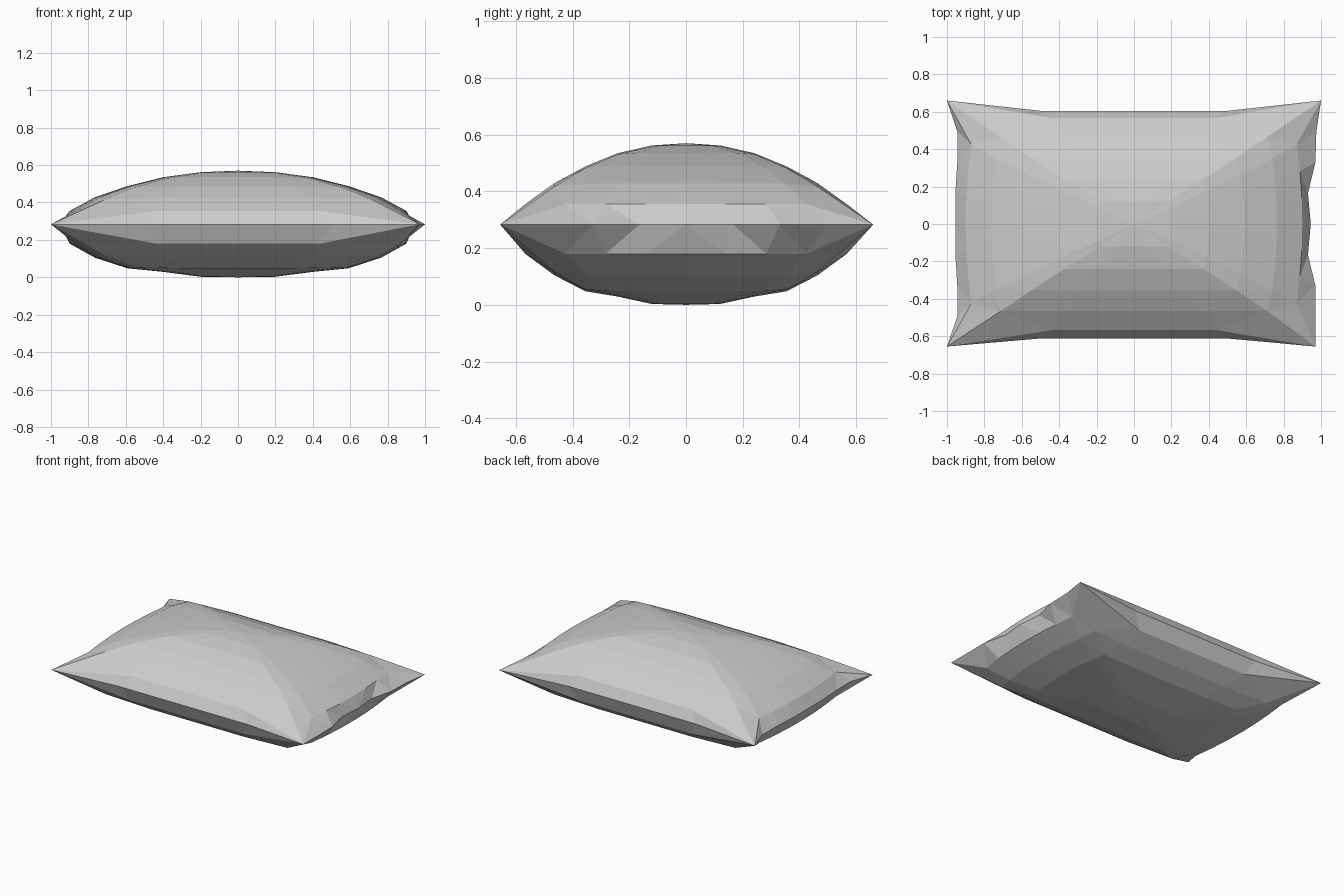
import bpy, bmesh

cube = bpy.data.objects.get("Cube")
if cube:
    bpy.data.objects.remove(cube, do_unlink=True)

fabric = bpy.data.materials.new("pale_grey_fabric")
fabric.use_nodes = True
grey = (0.6, 0.6, 0.6, 1)
fabric.diffuse_color = grey
fabric.node_tree.nodes["Principled BSDF"].inputs["Base Color"].default_value = grey

SEAM_Z = 0.283
CORNERS = [(-1, -0.655), (0.97, -0.655), (1, 0.66), (-1, 0.66)]
LONG = [-0.5, 0, 0.5]
SHORT = [-0.75, -0.5, -0.25, 0, 0.25, 0.5, 0.75]


def loop(corners, front, right, back, left):
    """Join four corners and the points of the sides between them."""
    points = []
    for corner, side in zip(corners, (front, right, back, left)):
        points += [corner] + side
    return points


def ring(hx, hy, z, corners):
    """A bulging rectangular ring at one height of the cushion."""
    front = [(hx * t * 0.97, -hy, z) for t in LONG]
    right = [(hx * (1 - 0.06 * t * t), hy * t, z) for t in SHORT]
    turn = lambda side: [(-x, -y, h) for x, y, h in side]
    return loop(corners, front, right, turn(front), turn(right))


def inner_corners(hx, hy, z):
    return [(sx * hx * 0.93, sy * hy, z)
            for sx, sy in ((-1, -1), (1, -1), (1, 1), (-1, 1))]


# Seam: pulled in between the pointed corners and puckered on one end
tips = [(x, y, SEAM_Z) for x, y in CORNERS]
pucker = [0.97, 0.97, 0.93, 0.945, 0.93, 0.97, 0.975]
seam = loop(tips,
            [(t, -0.612, SEAM_Z) for t in LONG],
            [(x, 0.66 * t, SEAM_Z) for x, t in zip(pucker, SHORT)],
            [(-t, 0.605, SEAM_Z) for t in LONG],
            [(-0.945 - 0.01 * (abs(t) < 0.4), -0.66 * t, SEAM_Z) for t in SHORT])

# Half width, half depth, top height and bottom height of each inner ring
LEVELS = [(0.9, 0.567, 0.355, 0.18), (0.765, 0.465, 0.428, 0.105),
          (0.59, 0.355, 0.488, 0.048), (0.4, 0.24, 0.535, 0.029),
          (0.2, 0.12, 0.562, 0.003)]

bm = bmesh.new()


def add_ring(points):
    return [bm.verts.new(p) for p in points]


def bridge(a, b):
    n = len(a)
    for i in range(n):
        j = (i + 1) % n
        bm.faces.new((a[i], a[j], b[j], b[i]))


# Upper and lower shells, each growing inward from the seam
for top in (True, False):
    outer = add_ring(seam)
    for level, (hx, hy, high, low) in enumerate(LEVELS):
        z = high if top else low
        drop = 0.012 / level if level else 0
        corners = inner_corners(hx, hy, z - drop if top else z + drop) if level else tips
        inner = add_ring(ring(hx, hy, z, corners))
        bridge(outer, inner)
        outer = inner
    centre = bm.verts.new((0, 0, 0.57 if top else 0))
    for i, v in enumerate(outer):
        bm.faces.new((v, outer[(i + 1) % len(outer)], centre))

# Weld the shells along the seam and the ring ends into the corner tips
bmesh.ops.remove_doubles(bm, verts=bm.verts, dist=0.0005)
bmesh.ops.triangulate(bm, faces=[f for f in bm.faces if len(f.verts) > 3])
bmesh.ops.recalc_face_normals(bm, faces=bm.faces)

mesh = bpy.data.meshes.new("cushion")
bm.to_mesh(mesh)
bm.free()
mesh.materials.append(fabric)
cushion = bpy.data.objects.new("cushion", mesh)
bpy.context.collection.objects.link(cushion)
